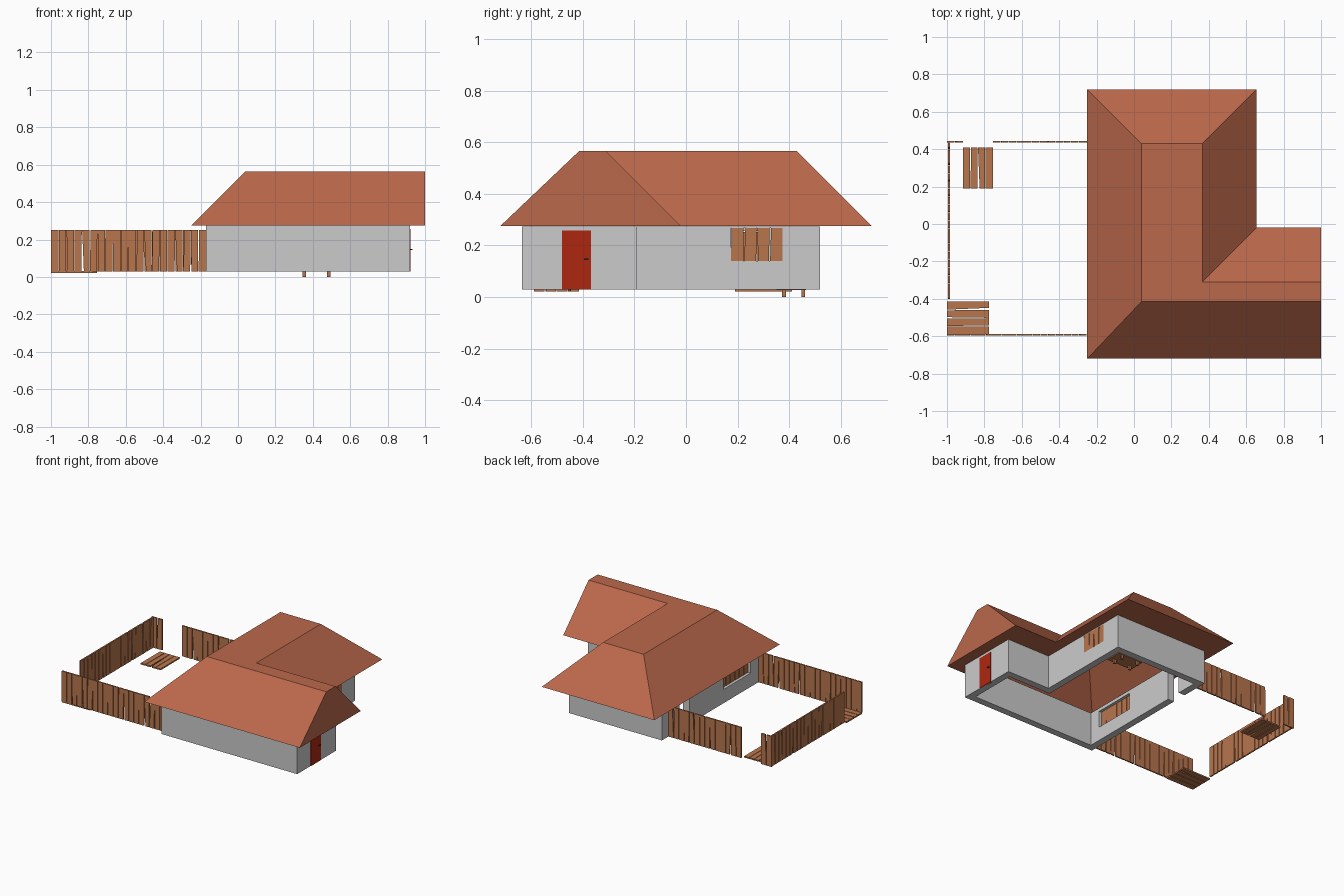
import bpy, bmesh, random
from mathutils import Vector as V

if "Cube" in bpy.data.objects:
    bpy.data.objects.remove(bpy.data.objects["Cube"])

random.seed(4)


def material(name, rgb):
    m = bpy.data.materials.new(name)
    m.diffuse_color = (*rgb, 1)
    m.use_nodes = True
    m.node_tree.nodes["Principled BSDF"].inputs["Base Color"].default_value = m.diffuse_color
    return m


ROOF = material("roof_tile", (0.50, 0.14, 0.07))
WOOD = material("wood", (0.48, 0.18, 0.075))
RED = material("red_paint", (0.42, 0.02, 0.005))
DARK = material("dark_metal", (0.03, 0.03, 0.03))


def finish(name, bm, mat=None):
    bmesh.ops.recalc_face_normals(bm, faces=bm.faces)
    me = bpy.data.meshes.new(name)
    bm.to_mesh(me)
    bm.free()
    ob = bpy.data.objects.new(name, me)
    bpy.context.collection.objects.link(ob)
    if mat:
        me.materials.append(mat)
    return ob


def add_prism(bm, pts, offset):
    """Closed prism from a planar loop pushed along offset."""
    a = [bm.verts.new(p) for p in pts]
    b = [bm.verts.new(V(p) + offset) for p in pts]
    bm.faces.new(a)
    bm.faces.new(b)
    bridge(bm, a, b)


def bridge(bm, a, b):
    n = len(a)
    for i in range(n):
        j = (i + 1) % n
        bm.faces.new((a[i], a[j], b[j], b[i]))


def box(name, lo, hi, mat=None):
    bm = bmesh.new()
    x0, y0, z0 = lo
    x1, y1, z1 = hi
    add_prism(bm, [(x0, y0, z0), (x1, y0, z0), (x1, y1, z0), (x0, y1, z0)],
              V((0, 0, z1 - z0)))
    return finish(name, bm, mat)


def ring(bm, pts, z):
    return [bm.verts.new((x, y, z)) for x, y in pts]


def l_shape(x0, y0, x1, x2, y1, y2):
    """L outline: main block x0..x1 by y0..y2, wing out to x2 up to y1."""
    return [(x0, y0), (x2, y0), (x2, y1), (x1, y1), (x1, y2), (x0, y2)]


EAVE, RIDGE, BASE, T = 0.275, 0.565, 0.03, 0.05
outer = l_shape(-0.17, -0.635, 0.575, 0.92, -0.19, 0.52)
inner = l_shape(-0.17 + T, -0.635 + T, 0.575 - T, 0.92 - T, -0.19 - T, 0.52 - T)

# Roof: sloped sides, flat top, soffit back to the walls
bm = bmesh.new()
eave = ring(bm, l_shape(-0.25, -0.72, 0.655, 1.0, -0.02, 0.72), EAVE)
top = ring(bm, l_shape(0.04, -0.415, 0.365, 1.0, -0.31, 0.43), RIDGE)
soffit = ring(bm, inner, EAVE)
bridge(bm, eave, top)
bridge(bm, soffit, eave)
bm.faces.new(top)
finish("roof", bm, ROOF)

# Walls: hollow L without floor
bm = bmesh.new()
loops = [ring(bm, outer, BASE), ring(bm, outer, EAVE - 0.001),
         ring(bm, inner, EAVE - 0.001), ring(bm, inner, BASE)]
for i in range(4):
    bridge(bm, loops[i], loops[(i + 1) % 4])
walls = finish("walls", bm)

# Openings: two windows and the yard doorway
for lo, hi in (((0.5, 0.175, 0.14), (0.6, 0.375, 0.268)),
               ((-0.2, -0.5, 0.13), (-0.1, -0.19, 0.25)),
               ((-0.2, 0.205, 0.0), (-0.1, 0.315, 0.255))):
    cutter = box("opening_cutter", lo, hi)
    cutter.hide_render = True
    mod = walls.modifiers.new("opening", 'BOOLEAN')
    mod.operation = 'DIFFERENCE'
    mod.solver = 'EXACT'
    mod.object = cutter
    bpy.context.view_layer.objects.active = walls
    bpy.ops.object.modifier_apply(modifier=mod.name)
    bpy.data.objects.remove(cutter)


def planks(name, origin, along, up, n, thick=0.01):
    """Row of n uneven boards: row spans `along`, boards rise by `up`."""
    o, u, h = V(origin), V(along), V(up)
    w = u.cross(h).normalized() * thick
    bm = bmesh.new()
    for i in range(n):
        cut = [random.choice((0.02, 0.1, 0.24)) if i else 0.0, 0.02]
        if i % 2:
            cut.reverse()
        end = 0.06 if i < n - 1 else 0.0
        s = [(i + cut[0]) / n, (i + 1 - end) / n, (i + 1 - end * 0.5) / n, (i + cut[1]) / n]
        add_prism(bm, [o + u * s[0] - w / 2, o + u * s[1] - w / 2,
                       o + u * s[2] + h - w / 2, o + u * s[3] + h - w / 2], w)
    return finish(name, bm, WOOD)


# Fence around the yard
UP = (0, 0, 0.222)
planks("front_fence", (-1.0, -0.592, BASE), (0.83, 0, 0), UP, 20)
planks("left_fence", (-0.99, -0.40, BASE), (0, 0.84, 0), UP, 20)
planks("back_fence", (-0.755, 0.44, BASE), (0.585, 0, 0), UP, 14)
planks("back_fence_stub", (-1.0, 0.44, BASE), (0.085, 0, 0), UP, 2)

# Gate panels lying on the ground
planks("back_gate", (-0.915, 0.19, 0.026), (0.16, 0, 0), (0, 0.22, 0), 4)
planks("left_gate", (-1.0, -0.59, 0.026), (0, 0.175, 0), (0.225, 0, 0), 4)

# Boards over the windows
planks("right_window_boards", (0.57, 0.175, 0.14), (0, 0.2, 0), (0, 0, 0.128), 4)
planks("left_window_boards", (-0.145, -0.5, 0.13), (0, 0.31, 0), (0, 0, 0.12), 6)

# Front door with handle
box("door", (0.91, -0.48, BASE), (0.923, -0.368, 0.257), RED)
box("door_handle", (0.923, -0.395, 0.144), (0.932, -0.378, 0.149), DARK)

# Table inside the house
box("table_top", (0.32, 0.35, 0.028), (0.52, 0.465, 0.04), WOOD)
for x in (0.355, 0.485):
    for y in (0.38, 0.455):
        box("table_leg", (x - 0.009, y - 0.007, 0), (x + 0.009, y + 0.007, 0.03), WOOD)
